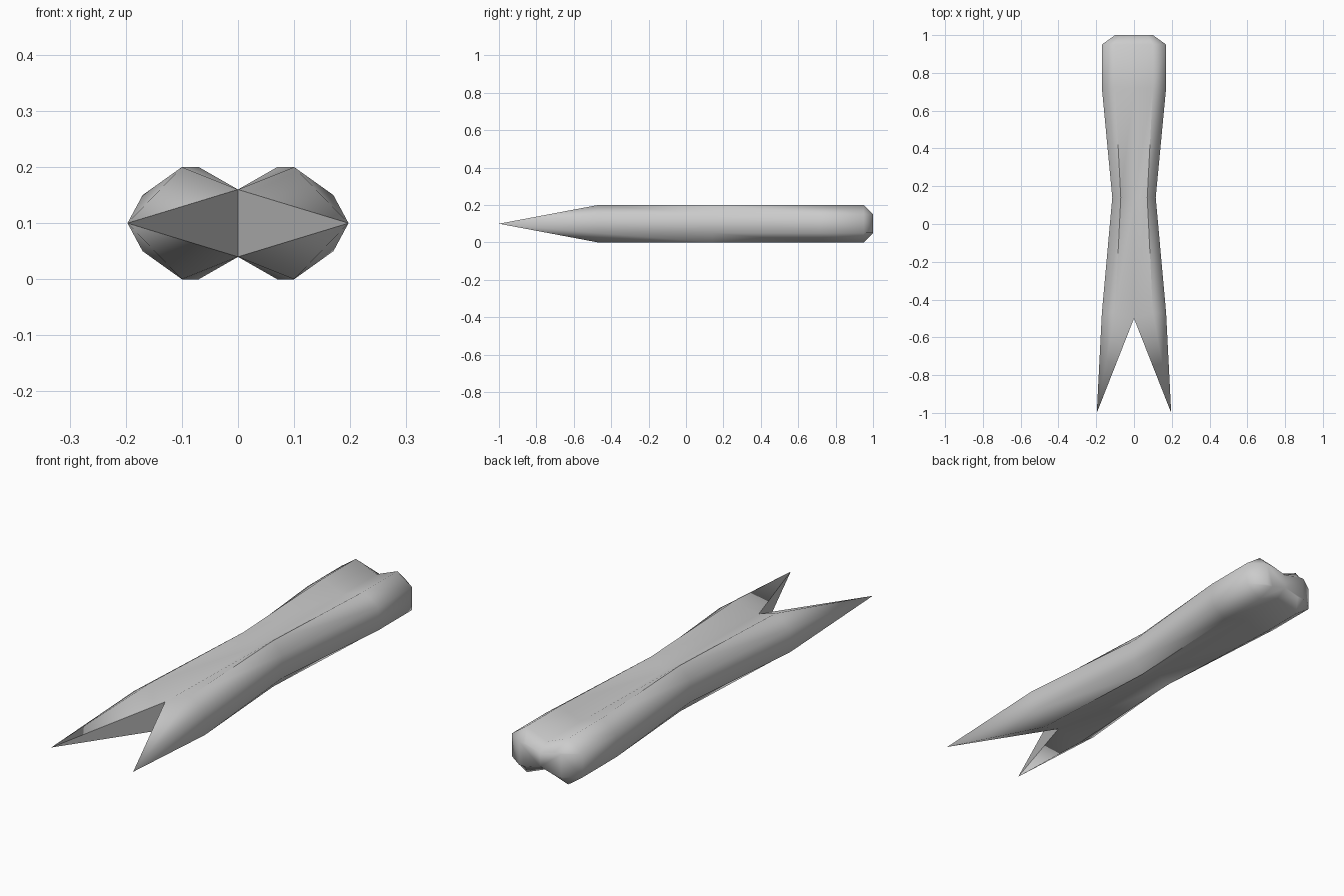
import bpy, bmesh, math

if "Cube" in bpy.data.objects:
    bpy.data.objects.remove(bpy.data.objects["Cube"])

# Stations along the bar: y, outer half width, ridge half width
STATIONS = [(-0.47, 0.17, 0.10), (0.14, 0.115, 0.07), (0.72, 0.17, 0.10), (0.95, 0.17, 0.10)]
NOTCH_Y = -0.5
MID_Z = 0.1

bm = bmesh.new()


def ring(y, outer, ridge, ridge_h=0.1, outer_h=0.05, valley_h=0.06, valley_y=None):
    """Peanut-shaped section, listed from the top valley round to the left ridge."""
    vy = y if valley_y is None else valley_y
    pts = [(0, vy, valley_h), (ridge, y, ridge_h), (outer, y, outer_h),
           (outer, y, -outer_h), (ridge, y, -ridge_h), (0, vy, -valley_h),
           (-ridge, y, -ridge_h), (-outer, y, -outer_h),
           (-outer, y, outer_h), (-ridge, y, ridge_h)]
    return [bm.verts.new((x, py, MID_Z + h)) for x, py, h in pts]


# Waisted body, with the valley reaching forward to the notch
rings = [ring(*s, valley_y=NOTCH_Y if i == 0 else None) for i, s in enumerate(STATIONS)]
# Chamfered back end
rings.append(ring(1.0, 0.10, 0.06, 0.05, 0.025, 0.03))
for v, (x, h) in zip(rings[-1], [(0, .03), (.07, .05), (.1, .05), (.1, -.05), (.07, -.05),
                                 (0, -.03), (-.07, -.05), (-.1, -.05), (-.1, .05), (-.07, .05)]):
    v.co.x, v.co.z = x, MID_Z + h
for a, b in zip(rings, rings[1:]):
    for i in range(10):
        j = (i + 1) % 10
        bm.faces.new((a[i], a[j], b[j], b[i]))
bm.faces.new(rings[-1])

# Two pointed prongs, each a fan from its tip around half of the front ring
front = rings[0]
for side, loop in ((1, front[:6]), (-1, front[5:] + front[:1])):
    tip = bm.verts.new((side * 0.197, -1.0, MID_Z))
    for i in range(6):
        bm.faces.new((loop[i], loop[(i + 1) % 6], tip))

# The notch edge is shared by both prong walls; merge nothing, just orient faces
bmesh.ops.recalc_face_normals(bm, faces=bm.faces)
mesh = bpy.data.meshes.new("forked_bar")
bm.to_mesh(mesh)
bm.free()
bar = bpy.data.objects.new("forked_bar", mesh)
bpy.context.collection.objects.link(bar)
bpy.context.view_layer.objects.active = bar
bar.select_set(True)
bpy.ops.object.shade_smooth_by_angle(angle=math.radians(65))
